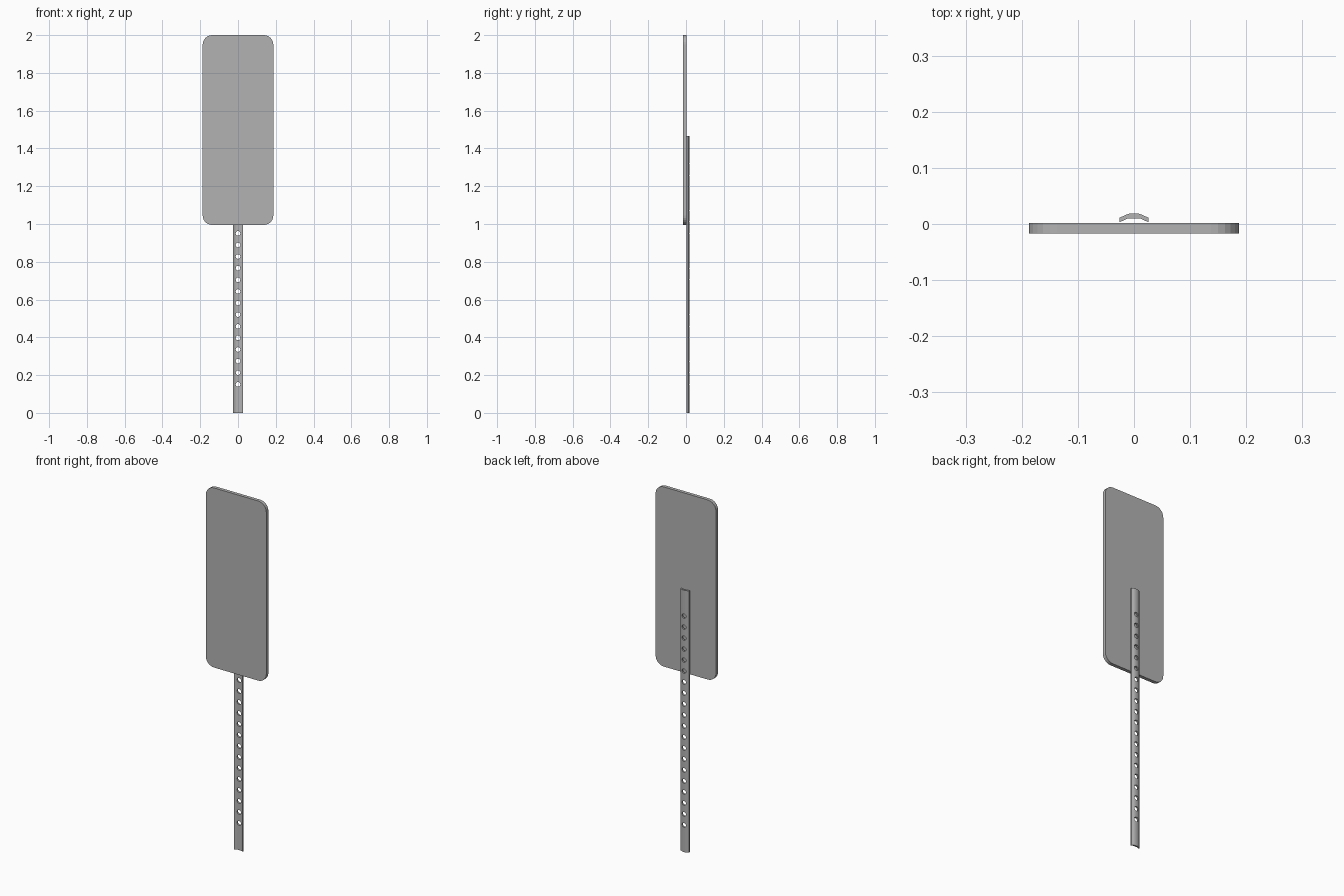
import bpy, bmesh, math
from mathutils import Matrix

cube = bpy.data.objects.get("Cube")
if cube:
    bpy.data.objects.remove(cube, do_unlink=True)

GREY = (0.45, 0.45, 0.45, 1.0)
mat = bpy.data.materials.new("plain grey")
mat.use_nodes = True
mat.diffuse_color = GREY
mat.node_tree.nodes["Principled BSDF"].inputs["Base Color"].default_value = GREY


def add_object(name, bm):
    bmesh.ops.recalc_face_normals(bm, faces=bm.faces[:])
    mesh = bpy.data.meshes.new(name)
    bm.to_mesh(mesh)
    bm.free()
    mesh.materials.append(mat)
    obj = bpy.data.objects.new(name, mesh)
    bpy.context.collection.objects.link(obj)
    return obj


def extrude(name, points, offset):
    """Closed outline pushed along an offset."""
    bm = bmesh.new()
    face = bm.faces.new([bm.verts.new(p) for p in points])
    new = bmesh.ops.extrude_face_region(bm, geom=[face])["geom"]
    bmesh.ops.translate(bm, vec=offset,
                        verts=[v for v in new if isinstance(v, bmesh.types.BMVert)])
    return add_object(name, bm)


# Sign panel: rounded rectangle
HALF_W, BOTTOM, TOP, RADIUS, STEPS = 0.187, 0.995, 2.0, 0.05, 6
corners = [(HALF_W - RADIUS, TOP - RADIUS), (RADIUS - HALF_W, TOP - RADIUS),
           (RADIUS - HALF_W, BOTTOM + RADIUS), (HALF_W - RADIUS, BOTTOM + RADIUS)]
outline = []
for i, (cx, cz) in enumerate(corners):
    for k in range(STEPS + 1):
        a = math.pi / 2 * (i + k / STEPS)
        outline.append((cx + RADIUS * math.cos(a), -0.017, cz + RADIUS * math.sin(a)))
extrude("sign_panel", outline, (0, 0.019, 0))

# Post: shallow arched channel
half = [(0.026, 0.011), (0.013, 0.017), (0.006, 0.019)]
outer = half + [(-x, y) for x, y in reversed(half)]
inner = [(-0.026, 0.003), (-0.012, 0.0095), (0.012, 0.0095), (0.026, 0.003)]
post = extrude("post", [(x, y, 0) for x, y in outer + inner], (0, 0, 1.465))

# Row of bolt holes
bm = bmesh.new()
for i in range(20):
    place = Matrix.Translation((0, 0.012, 0.151 + 0.0615 * i)) @ Matrix.Rotation(math.pi / 2, 4, 'X')
    bmesh.ops.create_cone(bm, cap_ends=True, segments=12, radius1=0.0125,
                          radius2=0.0125, depth=0.06, matrix=place)
cutter = add_object("hole_cutter", bm)
cutter.hide_render = True
cutter.hide_set(True)
cut = post.modifiers.new("bolt holes", 'BOOLEAN')
cut.operation = 'DIFFERENCE'
cut.solver = 'EXACT'
cut.object = cutter
bpy.context.view_layer.objects.active = post
bpy.ops.object.modifier_apply(modifier=cut.name)
bpy.data.objects.remove(cutter, do_unlink=True)
